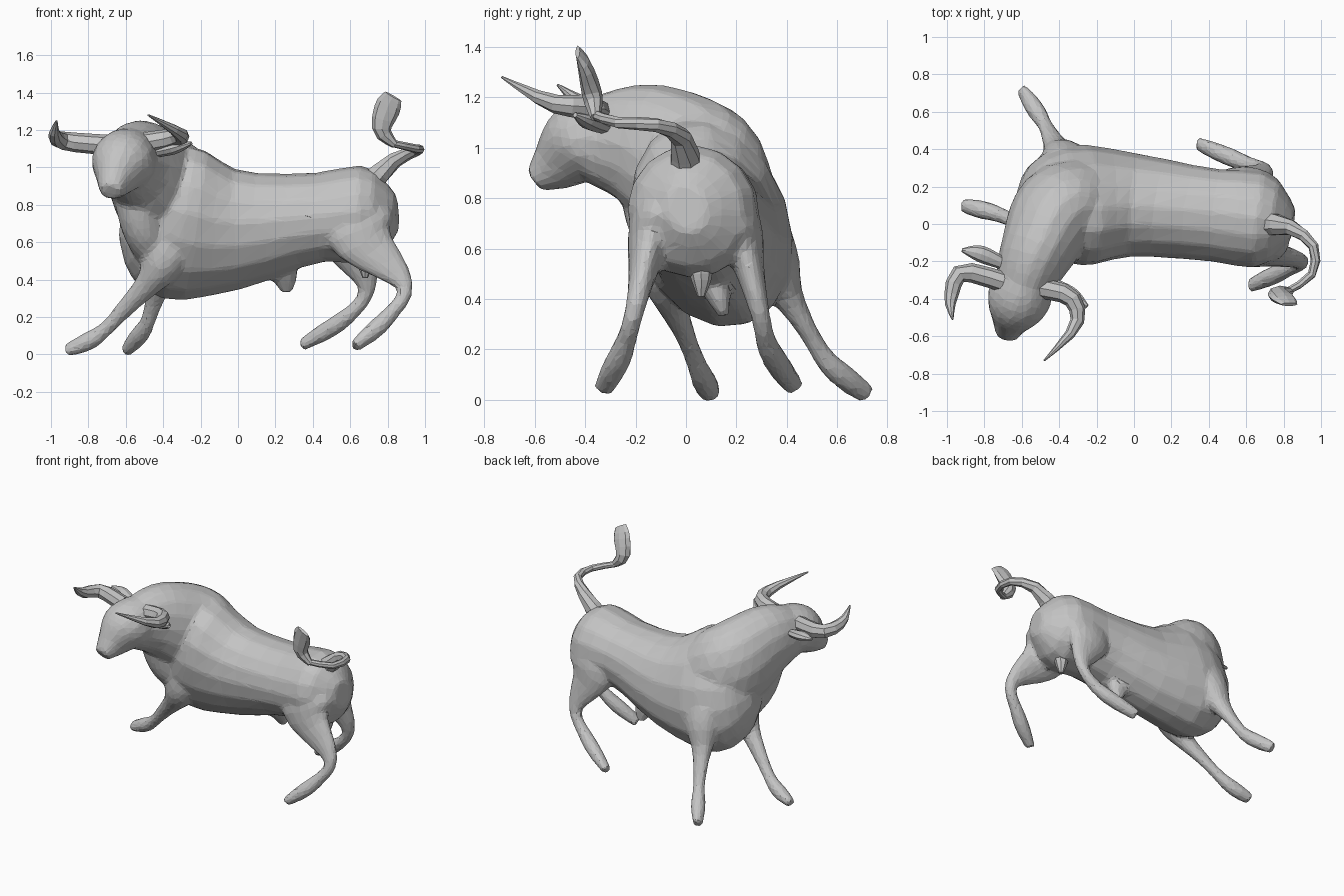
import bpy
import bmesh
import math
from mathutils import Vector

cube = bpy.data.objects.get("Cube")
if cube:
    bpy.data.objects.remove(cube, do_unlink=True)

# Single flat colour for the whole animal
grey = (.55, .55, .55, 1)
material = bpy.data.materials.new("plain grey")
material.use_nodes = True
material.diffuse_color = grey
material.node_tree.nodes["Principled BSDF"].inputs["Base Color"].default_value = grey


def sample(values, position):
    """Smooth curve through evenly spaced values; position runs from 0 to 1."""
    last = len(values) - 1
    index = min(int(position * last), last - 1)
    t = position * last - index
    start, end = values[index], values[index + 1]
    slope_in = (end - values[max(index - 1, 0)]) / 2
    slope_out = (values[min(index + 2, last)] - start) / 2
    blend = t * t * (3 - 2 * t)
    return (start * (1 - blend) + end * blend
            + slope_in * (t * (1 - t) ** 2) - slope_out * (t * t * (1 - t)))


def loft(bm, path, widths, heights, up, sides=16, steps=16):
    """Closed tube along a path with elliptical cross-sections."""
    points = [Vector(point) for point in path]
    centres = [sample(points, i / steps) for i in range(steps + 1)]
    rings = []
    for i, centre in enumerate(centres):
        tangent = centres[min(i + 1, steps)] - centres[max(i - 1, 0)]
        across = tangent.cross(Vector(up)).normalized()
        upright = across.cross(tangent).normalized()
        width = sample(widths, i / steps)
        height = sample(heights, i / steps)
        angles = [math.tau * k / sides for k in range(sides)]
        rings.append([bm.verts.new(centre + across * (width * math.cos(angle))
                                   + upright * (height * math.sin(angle)))
                      for angle in angles])
    for lower, upper in zip(rings, rings[1:]):
        for k in range(sides):
            bm.faces.new((lower[k - 1], lower[k], upper[k], upper[k - 1]))
    bm.faces.new(rings[0])
    bm.faces.new(rings[-1])


def make_object(name, bm):
    bmesh.ops.recalc_face_normals(bm, faces=bm.faces)
    mesh = bpy.data.meshes.new(name)
    bm.to_mesh(mesh)
    bm.free()
    mesh.materials.append(material)
    obj = bpy.data.objects.new(name, mesh)
    bpy.context.collection.objects.link(obj)
    return obj


def separate_part(name, path, widths, heights, up):
    bm = bmesh.new()
    loft(bm, path, widths, heights, up, sides=8, steps=8)
    make_object(name, bm)


vertical = Vector((0, 0, 1))
fore_aft = Vector((1, 0, 0))
sideways = Vector((0, 1, 0))
leaning = vertical - sideways * .36

# Trunk, neck, head and legs are lofted together, then fused into one skin
body = bmesh.new()

# Barrel, leaning into the turn
loft(body,
     path=[(-.6, .04, .76), (-.5, .06, .74), (-.3, .1, .7), (0, .1, .67),
           (.4, .05, .73), (.7, .02, .75), (.85, 0, .76)],
     widths=[.1, .24, .31, .27, .25, .25, .08],
     heights=[.15, .33, .43, .33, .24, .26, .1],
     up=leaning)

# Neck and shoulder hump, rising out of the withers
loft(body,
     path=[(-.12, .13, .72), (-.38, .08, .86), (-.52, -.15, 1), (-.6, -.36, 1.03)],
     widths=[.2, .25, .2, .15],
     heights=[.2, .3, .26, .18],
     up=vertical)

# Head and muzzle
loft(body,
     path=[(-.57, -.28, 1.06), (-.62, -.41, 1.02), (-.66, -.52, .93), (-.68, -.6, .87)],
     widths=[.15, .17, .1, .06],
     heights=[.16, .17, .11, .05],
     up=vertical)

# Dewlap and brisket
loft(body,
     path=[(-.55, -.16, .88), (-.5, -.1, .65), (-.34, .1, .4)],
     widths=[.11, .11, .1],
     heights=[.12, .11, .1],
     up=fore_aft)

# Sheath under the belly
loft(body,
     path=[(.22, .1, .48), (.25, .13, .41), (.26, .15, .33)],
     widths=[.06, .05, .02],
     heights=[.1, .07, .03],
     up=fore_aft)

# Legs share one taper: muscle, slim shank, wider hoof
leg_widths = [.1, .1, .06, .04, .04, .05, .04]
foreleg_heights = [.15, .12, .07, .05, .04, .05, .03]
thigh_heights = [.19, .19, .12, .05, .04, .05, .03]
right_foreleg = [(-.37, -.08, .6), (-.44, -.07, .43), (-.6, 0, .25), (-.75, .06, .1), (-.92, .1, .02)]
left_foreleg = [(-.35, .32, .65), (-.4, .38, .46), (-.45, .48, .28), (-.5, .57, .14), (-.6, .72, .02)]
right_hind_leg = [(.63, -.1, .75), (.68, -.15, .6), (.89, -.2, .37), (.8, -.25, .2), (.62, -.33, .04)]
left_hind_leg = [(.6, .17, .75), (.6, .23, .6), (.69, .29, .36), (.58, .33, .2), (.34, .43, .05)]
for leg in (right_foreleg, left_foreleg):
    loft(body, leg, leg_widths, foreleg_heights, fore_aft)
for leg in (right_hind_leg, left_hind_leg):
    loft(body, leg, leg_widths, thigh_heights, fore_aft)

# Fuse, relax and reduce to a faceted skin
skin = make_object("bull_body", body)
fuse = skin.modifiers.new("fuse", "REMESH")
fuse.mode = "VOXEL"
fuse.voxel_size = .014
relax = skin.modifiers.new("relax", "SMOOTH")
relax.iterations = 8
facet = skin.modifiers.new("facet", "DECIMATE")
facet.ratio = .08

# Horns, sweeping out, forward and up
horn_radii = [.055, .05, .035, .005]
horns = {
    "right_horn": [(-.7, -.31, 1.12), (-.92, -.26, 1.14), (-.98, -.4, 1.17), (-.97, -.51, 1.25)],
    "left_horn": [(-.52, -.34, 1.13), (-.34, -.39, 1.16), (-.31, -.54, 1.18), (-.48, -.73, 1.28)],
}
for name, path in horns.items():
    separate_part(name, path, horn_radii, horn_radii, vertical)

# Ears behind the horns
ears = {
    "right_ear": [(-.68, -.22, 1.09), (-.82, -.16, 1.12), (-.92, -.14, 1.13)],
    "left_ear": [(-.48, -.3, 1.07), (-.34, -.38, 1.1), (-.25, -.44, 1.13)],
}
for name, path in ears.items():
    separate_part(name, path, [.03, .045, .01], [.02, .03, .01], vertical)

# Curling tail with a flattened tuft
tail_radii = [.07, .035, .025, .02]
separate_part("tail",
              [(.7, 0, .91), (.84, -.02, 1.04), (.96, -.12, 1.09), (.95, -.27, 1.1), (.82, -.36, 1.13)],
              tail_radii, tail_radii, leaning)
separate_part("tail_tuft",
              [(.84, -.36, 1.12), (.77, -.37, 1.2), (.8, -.4, 1.32), (.83, -.43, 1.38)],
              [.02, .05, .07, .05], [.02, .04, .03, .01], sideways)

# Scrotum between the hind legs
pouch_radii = [.04, .045, .015]
separate_part("scrotum", [(.68, .05, .6), (.68, .06, .5), (.68, .06, .41)],
              pouch_radii, pouch_radii, fore_aft)
